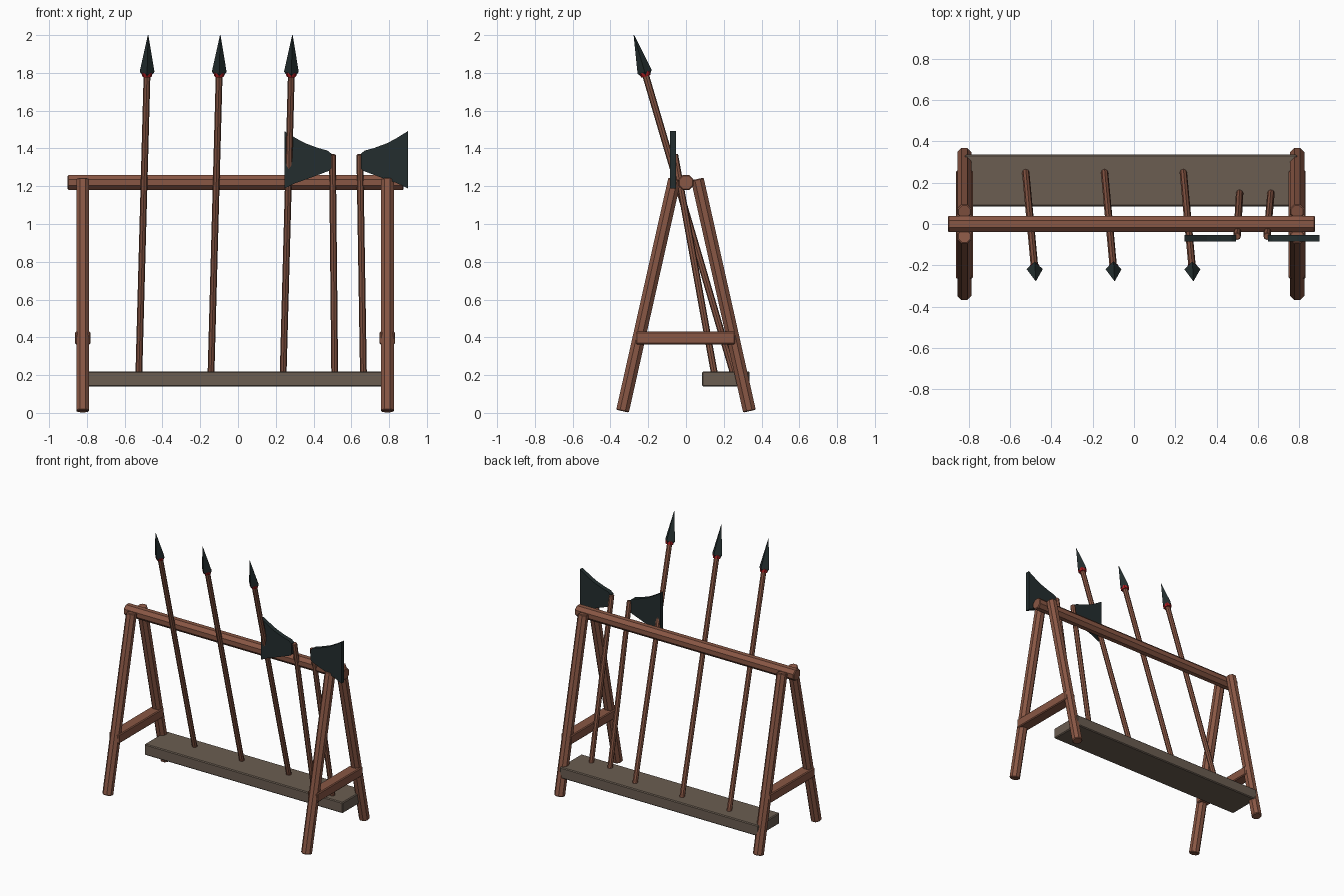
import bpy, bmesh, math
from mathutils import Vector, Matrix

if "Cube" in bpy.data.objects:
    bpy.data.objects.remove(bpy.data.objects["Cube"])


def mat(name, rgb):
    m = bpy.data.materials.new(name)
    m.diffuse_color = (*rgb, 1)
    m.use_nodes = True
    m.node_tree.nodes["Principled BSDF"].inputs["Base Color"].default_value = m.diffuse_color
    return m


WOOD = mat("red brown wood", (0.25, 0.095, 0.058))
PLANK = mat("grey plank", (0.145, 0.11, 0.083))
IRON = mat("dark iron", (0.017, 0.027, 0.028))
RED = mat("red binding", (0.42, 0.012, 0.015))


def finish(name, bm, material):
    bmesh.ops.recalc_face_normals(bm, faces=bm.faces)
    me = bpy.data.meshes.new(name)
    bm.to_mesh(me)
    bm.free()
    me.materials.append(material)
    ob = bpy.data.objects.new(name, me)
    bpy.context.collection.objects.link(ob)
    return ob


def rod(name, a, b, r1, r2, sides, material, turn=0.0, bevel=0.0):
    """Faceted cone or cylinder from point a to point b."""
    a, b = Vector(a), Vector(b)
    d = b - a
    rot = Vector((0, 0, 1)).rotation_difference(d).to_matrix().to_4x4()
    m = Matrix.Translation((a + b) / 2) @ rot @ Matrix.Rotation(turn, 4, 'Z')
    bm = bmesh.new()
    bmesh.ops.create_cone(bm, cap_ends=True, segments=sides, radius1=r1, radius2=r2,
                          depth=d.length, matrix=m)
    if bevel:
        caps = [e for e in bm.edges if any(len(f.verts) > 4 for f in e.link_faces)]
        bmesh.ops.bevel(bm, geom=caps, offset=bevel, segments=1, affect='EDGES')
    return finish(name, bm, material)


def box(name, lo, hi, bevel, material):
    lo, hi = Vector(lo), Vector(hi)
    bm = bmesh.new()
    bmesh.ops.create_cube(bm, size=1, matrix=Matrix.Translation((lo + hi) / 2)
                          @ Matrix.Diagonal((*(hi - lo), 1)))
    bmesh.ops.bevel(bm, geom=bm.edges[:], offset=bevel, segments=1, affect='EDGES')
    return finish(name, bm, material)


# Top beam
rod("top_beam", (-0.902, 0, 1.22), (0.877, 0, 1.22), 0.043, 0.043, 8, WOOD,
    math.pi / 8, 0.005)

# A-frame legs and cross braces
for side, x in (("left", -0.822), ("right", 0.791)):
    for end, s in (("front", -1), ("back", 1)):
        rod(f"{end}_{side}_leg", (x, s * 0.336, 0.009), (x, s * 0.06, 1.238),
            0.037, 0.037, 8, WOOD, math.pi / 8, 0.005)
    box(f"{side}_brace", (x - 0.041, -0.265, 0.363), (x + 0.041, 0.26, 0.43), 0.006, WOOD)

# Bottom shelf
box("shelf", (-0.82, 0.085, 0.14), (0.79, 0.336, 0.22), 0.006, PLANK)

# Three leaning spears
for i in range(3):
    x = -0.525 + 0.382 * i
    foot = Vector((x, 0.252, 0.205))
    tip = Vector((x + 0.049, -0.276, 2.0))
    at = lambda z: foot.lerp(tip, (z - foot.z) / (tip.z - foot.z))
    rod(f"spear_shaft_{i}", foot, at(1.80), 0.018, 0.018, 8, WOOD)
    rod(f"spear_binding_{i}", at(1.782), at(1.805), 0.026, 0.03, 8, RED)
    rod(f"spear_collar_{i}", at(1.79), at(1.806), 0.027, 0.039, 4, IRON)
    rod(f"spear_head_{i}", at(1.806), tip, 0.039, 0.0015, 4, IRON)

# Axe blades: profile measured outward from the handle, (reach, height)
PROFILE = [(0, 1.295), (0, 1.372), (0.022, 1.389), (0.07, 1.402), (0.14, 1.428),
           (0.19, 1.455), (0.25, 1.492), (0.25, 1.188), (0.19, 1.217),
           (0.14, 1.234), (0.07, 1.260), (0.012, 1.282)]


def axe(name, x_foot, x_top, direction):
    rod(f"{name}_handle", (x_foot, 0.151, 0.205), (x_top, -0.06, 1.368),
        0.018, 0.018, 8, WOOD, 0, 0.003)
    bm = bmesh.new()
    x0 = x_top + direction * 0.005
    face = bm.faces.new([bm.verts.new((x0 + direction * u, -0.086, z)) for u, z in PROFILE])
    ext = bmesh.ops.extrude_face_region(bm, geom=[face])
    bmesh.ops.translate(bm, vec=(0, 0.032, 0),
                        verts=[v for v in ext["geom"] if isinstance(v, bmesh.types.BMVert)])
    finish(f"{name}_blade", bm, IRON)


axe("left_axe", 0.512, 0.5, -1)
axe("right_axe", 0.664, 0.645, 1)
